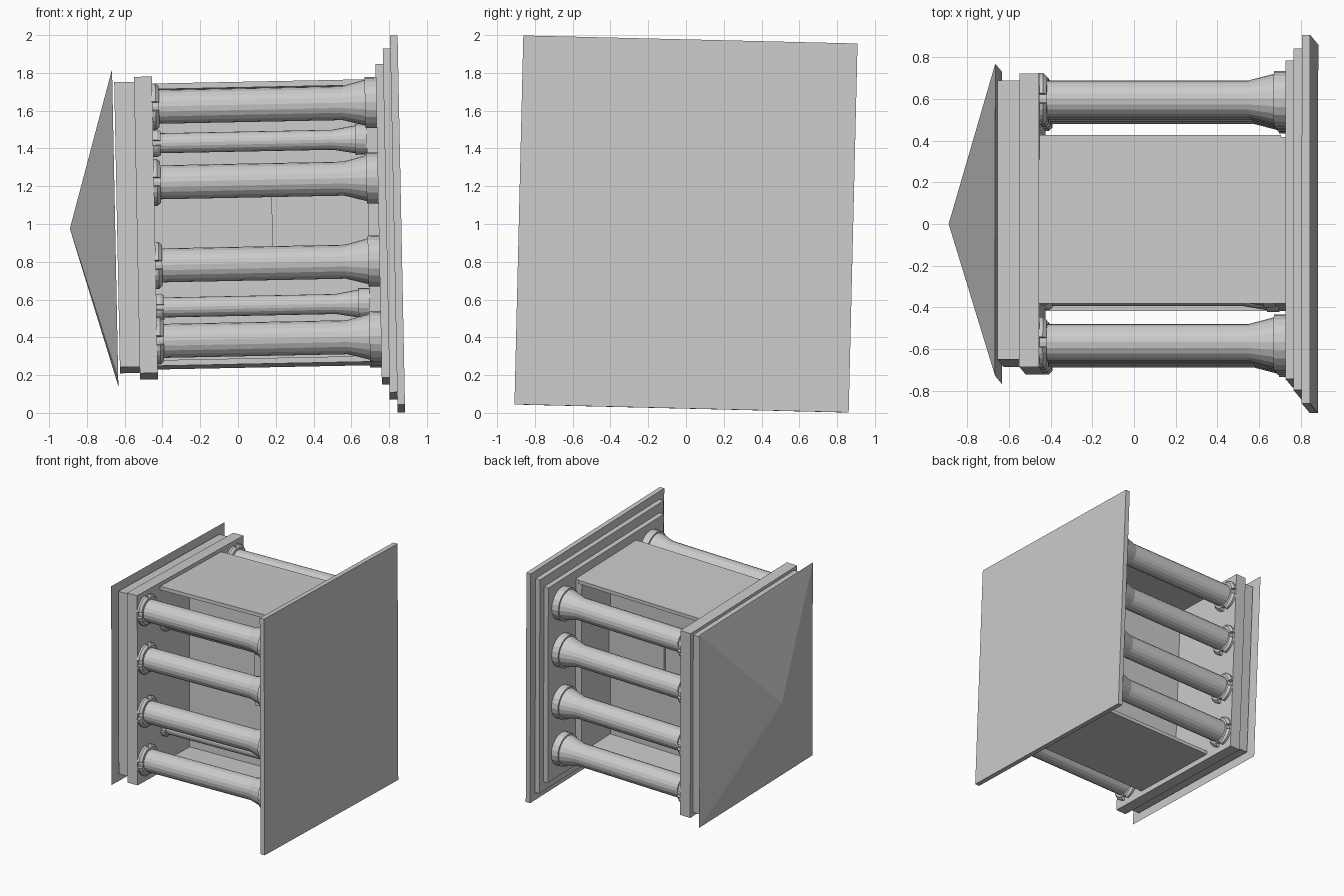
import bpy, bmesh, math
from mathutils import Matrix, Vector

if "Cube" in bpy.data.objects:
    bpy.data.objects.remove(bpy.data.objects["Cube"])

stone = bpy.data.materials.new("grey stone")
stone.use_nodes = True
STONE = (0.6, 0.6, 0.6, 1)
stone.diffuse_color = STONE
stone.node_tree.nodes["Principled BSDF"].inputs["Base Color"].default_value = STONE

# The temple lies on its side, axis along x, with a slight tilt and roll
POSE = (Matrix.Translation((0, 0, 0.983))
        @ Matrix.Rotation(-0.02, 4, "Y") @ Matrix.Rotation(-0.024, 4, "X"))


def finish(name, bm):
    bmesh.ops.recalc_face_normals(bm, faces=bm.faces)
    mesh = bpy.data.meshes.new(name)
    bm.to_mesh(mesh)
    bm.free()
    mesh.materials.append(stone)
    obj = bpy.data.objects.new(name, mesh)
    bpy.context.collection.objects.link(obj)
    obj.matrix_world = POSE
    return obj


def slab(name, x, y, z):
    """Box between the given (low, high) pairs."""
    bm = bmesh.new()
    bmesh.ops.create_cube(bm, size=1)
    for v in bm.verts:
        v.co = [(a + b) / 2 + c * (b - a) for (a, b), c in zip((x, y, z), v.co)]
    return finish(name, bm)


def lathe(bm, profile, y, z, sides=20, start=0, sweep=math.tau):
    """Turn a closed (x, radius) profile about a line parallel to x."""
    verts = [bm.verts.new((px, y + r, z)) for px, r in profile]
    edges = [bm.edges.new((verts[i], verts[(i + 1) % len(verts)])) for i in range(len(verts))]
    centre = Vector((0, y, z))
    bmesh.ops.rotate(bm, verts=verts, cent=centre, matrix=Matrix.Rotation(start, 3, "X"))
    full = sweep == math.tau
    caps = [] if full else [bm.faces.new(verts)]
    res = bmesh.ops.spin(bm, geom=caps + verts + edges, cent=centre, axis=(1, 0, 0),
                         angle=sweep, steps=sides, use_duplicate=False, use_merge=full)
    return res


def column(name, y, z, shaft, foot, top, bottom):
    """Shaft with flared foot, plinth disc, collar and split ring capital."""
    bm = bmesh.new()
    lathe(bm, [(top, 0.001), (top, shaft * 1.12), (top + 0.04, shaft * 1.12),
               (top + 0.04, shaft), (bottom - 0.18, shaft), (bottom - 0.06, foot * 0.9),
               (bottom - 0.06, foot), (bottom, foot), (bottom, 0.001)], y, z)
    for i in range(4):
        lathe(bm, [(top, shaft), (top, shaft * 1.4), (top + 0.022, shaft * 1.4),
                   (top + 0.04, shaft * 1.22), (top + 0.04, shaft)],
              y, z, 5, i * math.pi / 2 + 0.2, math.pi / 2 - 0.4)
    bmesh.ops.remove_doubles(bm, verts=bm.verts, dist=0.0002)
    return finish(name, bm)


# Stepped base
for name, x0, x1, hy, hz in (("base_slab", 0.825, 0.865, 0.885, 0.977),
                             ("middle_step", 0.785, 0.825, 0.82, 0.91),
                             ("top_step", 0.745, 0.785, 0.765, 0.83)):
    slab(name, (x0, x1), (-hy, hy), (-hz, hz))

# Entablature under the roof
slab("architrave", (-0.535, -0.44), (-0.705, 0.705), (-0.78, 0.79))
slab("cornice", (-0.64, -0.535), (-0.67, 0.67), (-0.745, 0.765))

# Pyramid roof
bm = bmesh.new()
corners = [bm.verts.new((-0.65, sy * 0.75, sz * 0.822 + 0.01))
           for sy, sz in ((-1, -1), (1, -1), (1, 1), (-1, 1))]
apex = bm.verts.new((-0.89, 0, 0.01))
bm.faces.new(corners)
for i in range(4):
    bm.faces.new((corners[i], corners[(i + 1) % 4], apex))
finish("roof", bm)

# Inner chamber: floor, two side walls, a cross wall and a raised door
slab("chamber_floor", (0.69, 0.745), (-0.4, 0.4), (-0.74, 0.76))
for name, z0 in (("upper_side_wall", 0.73), ("lower_side_wall", -0.735)):
    slab(name, (-0.44, 0.72), (-0.4, 0.41), (z0, z0 + 0.03))
slab("cross_wall", (-0.44, 0.7), (-0.015, 0.015), (-0.72, 0.74))
slab("door", (0.18, 0.7), (-0.035, 0.035), (-0.2, 0.22))

# Outer colonnades, front and back
for side, y in (("front", -0.585), ("back", 0.585)):
    for i, z in enumerate((-0.62, -0.22, 0.22, 0.62)):
        column(f"{side}_column_{i + 1}", y, z + 0.012, 0.09, 0.135, -0.445, 0.745)

# Small porch columns
for i, z in enumerate((-0.435, 0.435)):
    column(f"porch_column_{i + 1}", -0.33, z + 0.01, 0.053, 0.082, -0.44, 0.69)
